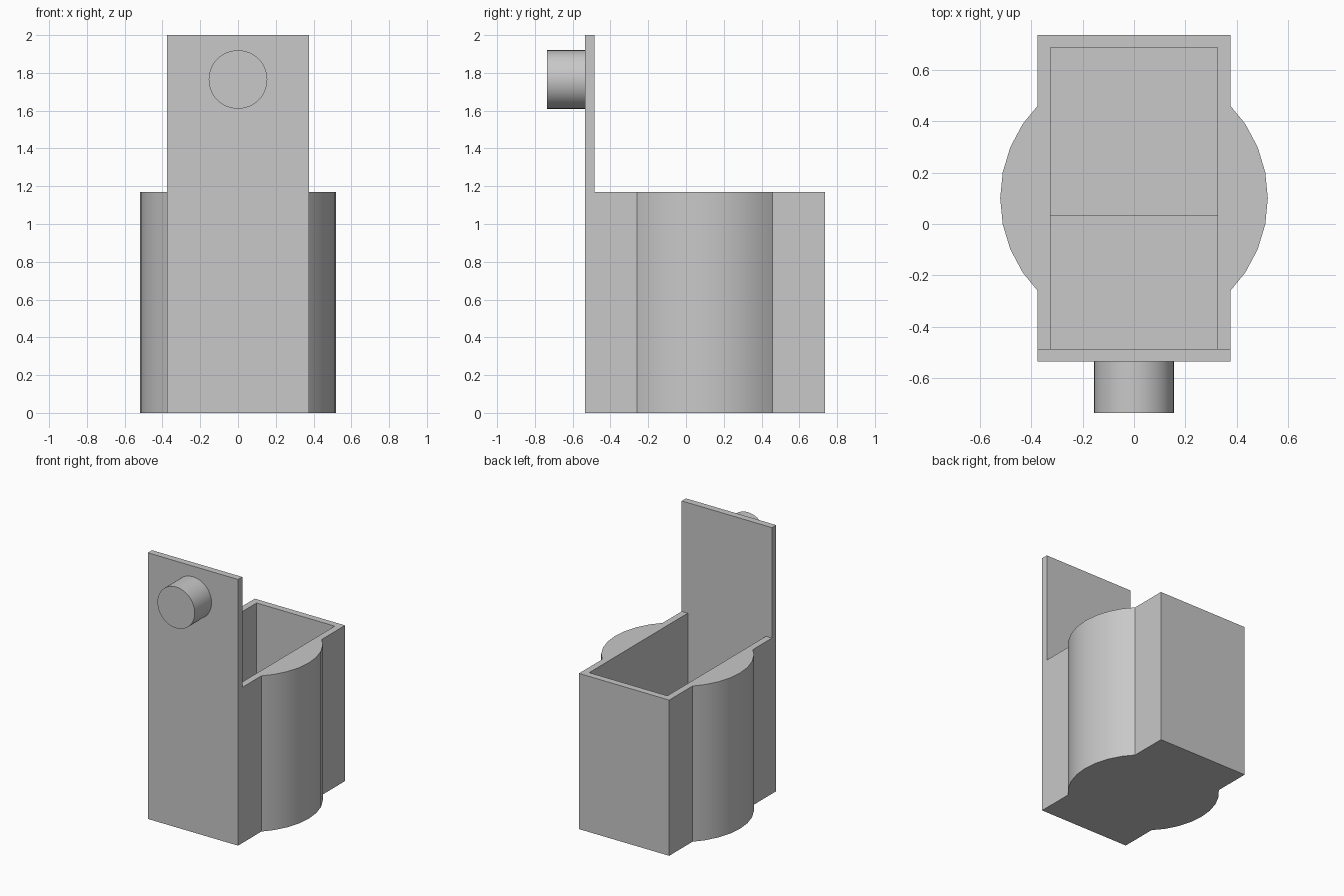
import bpy
import bmesh
from math import radians
from mathutils import Matrix, Vector

default = bpy.data.objects.get("Cube")
if default:
    bpy.data.objects.remove(default, do_unlink=True)

grey = bpy.data.materials.new("plain grey")
grey.use_nodes = True
grey.diffuse_color = (0.58, 0.58, 0.58, 1)
grey.node_tree.nodes["Principled BSDF"].inputs["Base Color"].default_value = grey.diffuse_color


def finish(name, bm):
    mesh = bpy.data.meshes.new(name)
    bm.to_mesh(mesh)
    bm.free()
    mesh.materials.append(grey)
    obj = bpy.data.objects.new(name, mesh)
    bpy.context.collection.objects.link(obj)
    return obj


def box(name, low, high):
    low, high = Vector(low), Vector(high)
    bm = bmesh.new()
    matrix = Matrix.Translation((low + high) / 2) @ Matrix.Diagonal((*(high - low), 1))
    bmesh.ops.create_cube(bm, size=1, matrix=matrix)
    return finish(name, bm)


def cylinder(name, radius, depth, matrix, sides):
    bm = bmesh.new()
    bmesh.ops.create_cone(bm, cap_ends=True, segments=sides, radius1=radius,
                          radius2=radius, depth=depth, matrix=matrix)
    return finish(name, bm)


def combine(target, other, operation):
    mod = target.modifiers.new(other.name, "BOOLEAN")
    mod.operation = operation
    mod.solver = "EXACT"
    mod.object = other
    bpy.context.view_layer.objects.active = target
    bpy.ops.object.modifier_apply(modifier=mod.name)
    bpy.data.objects.remove(other, do_unlink=True)


def smooth(obj):
    bpy.ops.object.select_all(action="DESELECT")
    obj.select_set(True)
    bpy.context.view_layer.objects.active = obj
    bpy.ops.object.shade_smooth_by_angle(angle=radians(25))


HALF, FRONT, BACK, RIM, WALL = 0.375, -0.535, 0.735, 1.17, 0.05
inner, step = HALF - WALL, 0.035

# Square body with rounded bulges on both sides
body = box("holder_body", (-HALF, FRONT, 0), (HALF, BACK, RIM))
bulge = cylinder("side_bulges", 0.52, RIM, Matrix.Translation((0, 0.1, RIM / 2)), 32)
combine(body, bulge, "UNION")

# Tall front plate, flush with the body front
plate = box("front_plate", (-HALF, FRONT, 0), (HALF, FRONT + WALL, 2))
combine(body, plate, "UNION")

# Open pocket with a stepped floor
front_pocket = box("front_pocket", (-inner, FRONT + WALL, 0.3), (inner, step + 0.01, RIM + 0.2))
combine(body, front_pocket, "DIFFERENCE")
back_pocket = box("back_pocket", (-inner, step, WALL), (inner, BACK - WALL, RIM + 0.2))
combine(body, back_pocket, "DIFFERENCE")
smooth(body)

# Round peg on the plate
peg_matrix = Matrix.Translation((0, -0.63, 1.765)) @ Matrix.Rotation(radians(90), 4, "X")
peg = cylinder("round_peg", 0.155, 0.21, peg_matrix, 48)
smooth(peg)
